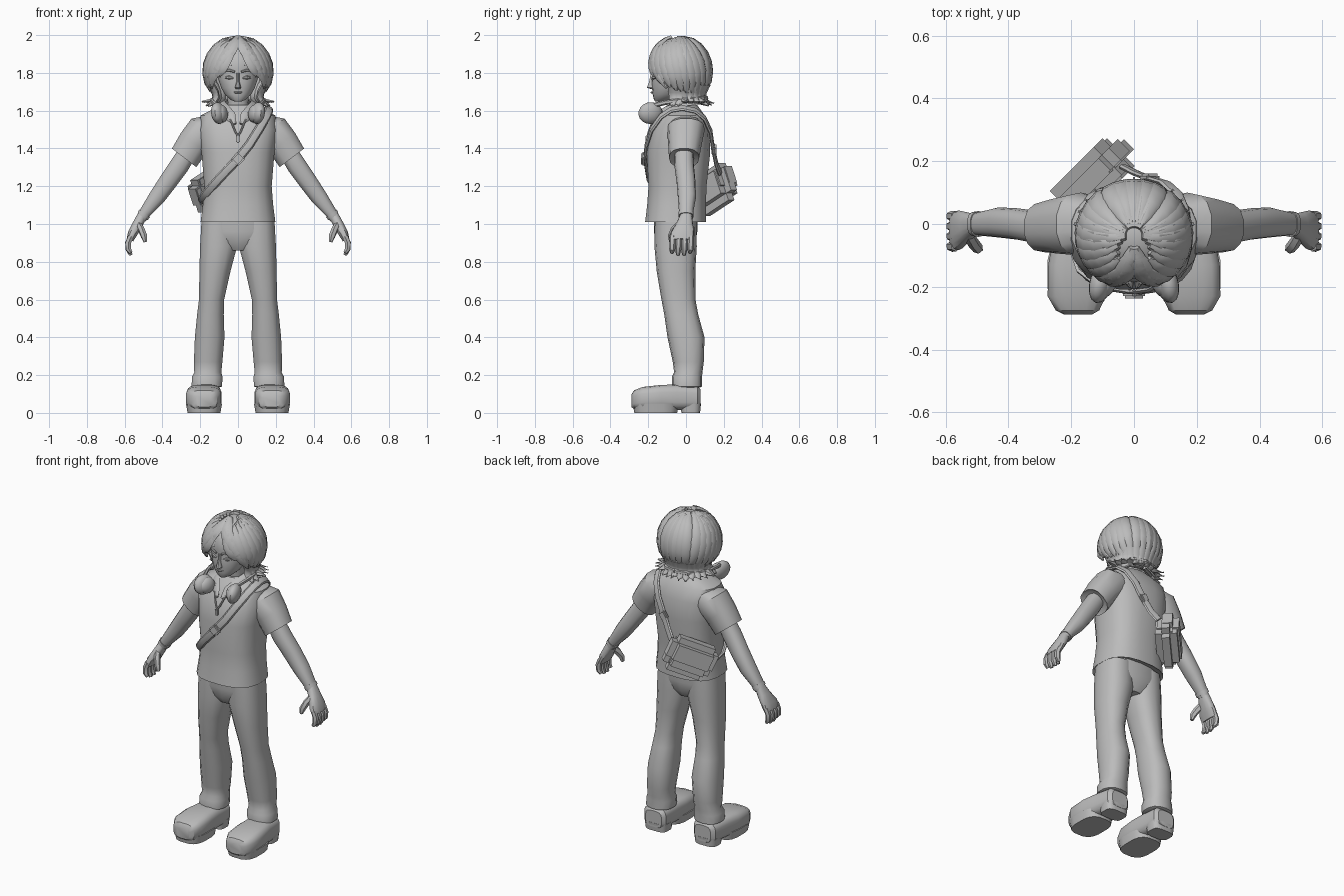
import bpy, bmesh, random
from math import sin, cos, pi, copysign
from mathutils import Vector, Matrix

cube = bpy.data.objects.get("Cube")
if cube:
    bpy.data.objects.remove(cube)
random.seed(4)

grey = bpy.data.materials.new("plain_grey")
grey.use_nodes = True
grey.diffuse_color = (0.5, 0.5, 0.5, 1)
grey.node_tree.nodes["Principled BSDF"].inputs["Base Color"].default_value = grey.diffuse_color


def finish(bm, name, mirror=False, angle=0.6):
    """Turn a bmesh into a named object, optionally mirrored across x."""
    bmesh.ops.recalc_face_normals(bm, faces=bm.faces)
    mesh = bpy.data.meshes.new(name)
    bm.to_mesh(mesh)
    bm.free()
    mesh.materials.append(grey)
    mesh.shade_smooth()
    mesh.set_sharp_from_angle(angle=angle)
    obj = bpy.data.objects.new(name, mesh)
    bpy.context.collection.objects.link(obj)
    if mirror:
        obj.modifiers.new("mirror", "MIRROR").use_mirror_merge = False
    return obj


def bridge(bm, loops):
    """Skin a list of point rings and cap both ends."""
    rings = [[bm.verts.new(p) for p in ring] for ring in loops]
    n = len(rings[0])
    for low, high in zip(rings, rings[1:]):
        for i in range(n):
            j = (i + 1) % n
            bm.faces.new((low[i], low[j], high[j], high[i]))
    bm.faces.new(rings[0])
    bm.faces.new(rings[-1])


def loft(name, rings, turn=None, n=14, power=2.4, mirror=False):
    """Loft superellipse sections given as x, y, z, half width, half depth."""
    turn = turn or Matrix.Identity(3)

    def bend(v):
        return copysign(abs(v) ** (2 / power), v)

    loops = []
    for x, y, z, a, b in rings:
        angles = [2 * pi * (i + 0.5) / n for i in range(n)]
        loops.append([Vector((x, y, z)) + turn @ Vector((a * bend(cos(t)), b * bend(sin(t)), 0))
                      for t in angles])
    bm = bmesh.new()
    bridge(bm, loops)
    return finish(bm, name, mirror)


def ribbon(bm, points, widths, thick, hub, n=6):
    """Sweep a flat oval along points, its thin side facing the hub."""
    pts = [Vector(p) for p in points]
    loops = []
    for i, p in enumerate(pts):
        along = (pts[min(i + 1, len(pts) - 1)] - pts[max(i - 1, 0)]).normalized()
        side = along.cross(p - Vector(hub)).normalized()
        out = side.cross(along)
        w = widths[i] if isinstance(widths, list) else widths
        h = min(thick, w)
        loops.append([p + side * w * cos(2 * pi * k / n) + out * h * sin(2 * pi * k / n)
                      for k in range(n)])
    bridge(bm, loops)


def strip(name, points, widths, thick, hub, mirror=False, n=6):
    bm = bmesh.new()
    ribbon(bm, points, widths, thick, hub, n)
    return finish(bm, name, mirror)


def box(name, centre, size, bevel, turn=None, mirror=False):
    bm = bmesh.new()
    bmesh.ops.create_cube(bm, size=1, matrix=Matrix.Diagonal((*size, 1)))
    bmesh.ops.bevel(bm, geom=bm.edges[:], offset=bevel, segments=2, affect="EDGES")
    bm.transform(Matrix.Translation(centre) @ (turn or Matrix.Identity(3)).to_4x4())
    return finish(bm, name, mirror)


def ball(name, centre, radii, turn, mirror=False):
    bm = bmesh.new()
    bmesh.ops.create_uvsphere(bm, u_segments=14, v_segments=9, radius=1)
    bm.transform(Matrix.Translation(centre) @ turn.to_4x4() @ Matrix.Diagonal((*radii, 1)))
    return finish(bm, name, mirror)


# Shirt
loft("shirt", [(0, -.055, 1.03, .17, .13), (0, -.055, 1.01, .2, .163), (0, -.05, 1.1, .188, .157),
               (0, -.045, 1.2, .18, .155), (0, -.04, 1.38, .195, .17), (0, -.03, 1.5, .21, .155),
               (0, -.02, 1.575, .2, .12), (0, -.02, 1.61, .13, .095), (0, -.02, 1.63, .08, .08)],
     n=20, power=2.6)
lean = Matrix.Rotation(-.65, 3, "Y")
loft("sleeves", [(.12, 0, 1.53, .07, .08), (.17, 0, 1.5, .098, .1), (.235, -.005, 1.43, .087, .09),
                 (.285, -.01, 1.35, .083, .08), (.28, -.01, 1.36, .06, .06)], lean, mirror=True)
strip("collar", [(0, .075, 1.645), (.07, .045, 1.645), (.09, -.03, 1.635), (.07, -.11, 1.605),
                 (.04, -.155, 1.57), (.015, -.182, 1.53)],
      [.025, .025, .025, .03, .03, .008], .01, (0, 0, 1.5), True)

# Arms, wrist bands and hands
loft("arms", [(.26, -.01, 1.39, .05, .05), (.31, -.01, 1.31, .053, .052), (.37, 0, 1.225, .05, .05),
              (.43, .005, 1.14, .045, .048), (.5, 0, 1.05, .03, .036), (.51, 0, 1.03, .028, .034)],
     lean, mirror=True)
loft("wrist_bands", [(.494, 0, 1.057, .035, .041), (.505, 0, 1.04, .034, .04)], lean, mirror=True)
loft("palms", [(.505, 0, 1.05, .026, .03), (.53, -.008, 1.0, .028, .045), (.558, -.02, .95, .026, .063),
               (.572, -.022, .915, .019, .062)], Matrix.Rotation(-.4, 3, "Y"), mirror=True)
bm = bmesh.new()
for k in range(4):
    y = .025 - .032 * k
    tip = .835 + .012 * (k in (0, 3))
    ribbon(bm, [(.568, y, .935), (.582, y, .9), (.58, y - .002, .865), (.567, y - .004, tip)],
           [.016, .017, .016, .01], .017, (0, 0, 1))
ribbon(bm, [(.53, -.03, 1.0), (.512, -.06, .97), (.497, -.078, .935), (.49, -.08, .905)],
       [.02, .022, .018, .01], .018, (0, 0, 1))
finish(bm, "fingers", True)

# Trousers
loft("hips", [(0, -.055, .86, .07, .08), (0, -.055, .9, .16, .105), (0, -.055, .96, .19, .115),
              (0, -.055, 1.05, .19, .115)], n=18)
loft("trouser_legs", [(.165, .005, .135, .07, .07), (.165, .005, .14, .082, .08), (.163, .005, .19, .083, .08),
                      (.16, .012, .215, .073, .075), (.158, .012, .27, .077, .082),
                      (.15, .0, .4, .08, .098), (.146, -.025, .52, .072, .09),
                      (.14, -.04, .6, .068, .09), (.122, -.053, .75, .084, .102),
                      (.103, -.055, .88, .1, .112), (.1, -.055, 1.02, .095, .11)], mirror=True)

# Shoes with split soles
upright = Matrix.Rotation(pi / 2, 3, "X")
loft("shoes", [(.168, .078, .075, .055, .05), (.17, .06, .08, .075, .062), (.175, -.05, .083, .085, .068),
               (.18, -.13, .083, .094, .066), (.182, -.23, .078, .094, .06),
               (.18, -.275, .07, .07, .05), (.178, -.288, .065, .045, .035)],
     upright, n=16, power=3.5, mirror=True)
loft("front_soles", [(.18, -.16, 0, .088, .115), (.18, -.16, .05, .097, .124)], n=16, power=3, mirror=True)
loft("heels", [(.17, .025, 0, .07, .05), (.17, .025, .05, .076, .055)], n=16, power=3.5, mirror=True)

# Neck, head and face
loft("neck", [(0, -.02, 1.57, .065, .06), (0, -.035, 1.64, .055, .055), (0, -.045, 1.73, .06, .06)])
loft("head", [(0, -.143, 1.648, .018, .02), (0, -.125, 1.658, .04, .045), (0, -.1, 1.685, .07, .076),
              (0, -.08, 1.72, .09, .1), (0, -.065, 1.765, .105, .118), (0, -.06, 1.79, .11, .118),
              (0, -.05, 1.82, .115, .135), (0, -.045, 1.89, .115, .13), (0, -.04, 1.95, .07, .08)],
     n=18, power=2.2)
loft("nose", [(0, -.17, 1.715, .014, .018), (0, -.185, 1.722, .017, .024), (0, -.182, 1.75, .01, .015),
              (0, -.175, 1.8, .008, .012)], n=8, power=2)
strip("lips", [(0, -.183, 1.696), (.014, -.179, 1.697), (.026, -.168, 1.698)],
      [.006, .005, .002], .006, (0, 0, 1.7), True)
strip("eyebrows", [(.018, -.188, 1.806), (.045, -.182, 1.814), (.078, -.158, 1.812)],
      [.006, .007, .003], .006, (0, 0, 1.8), True)
strip("eyes", [(.025, -.178, 1.772), (.046, -.174, 1.776), (.07, -.155, 1.775)],
      [.004, .011, .004], .007, (0, 0, 1.77), True)

# Hair: skull cap open at the face, swept locks and flipped tails
middle = Vector((0, -.035, 1.805))


def on_head(angle, polar, grow=1.0):
    return middle + grow * Vector((.172 * sin(polar) * sin(angle), -.162 * sin(polar) * cos(angle), .182 * cos(polar)))


bm = bmesh.new()
bmesh.ops.create_uvsphere(bm, u_segments=32, v_segments=18, radius=1)
bm.transform(Matrix.Translation(middle) @ Matrix.Diagonal((.167, .157, .178, 1)))
bald = []
for f in bm.faces:
    c = f.calc_center_median()
    open_face = c.y < -.06 and c.z < 1.9 - 1.1 * abs(c.x)
    if open_face or c.z < 1.69:
        bald.append(f)
bmesh.ops.delete(bm, geom=bald, context="FACES")
finish(bm, "hair_cap")

bm = bmesh.new()
locks = 13
for k in range(locks):
    f = k / (locks - 1)
    end = .62 + (pi - .62) * f
    begin = max(end - .5, .2) if f < .8 else end - .1
    low = 1.72 + .45 * min(f * 3, 1) + random.uniform(-.06, .06)
    top = .75 - .6 * min(f * 2, 1)
    path = []
    for i in range(8):
        t = i / 7
        path.append(on_head(begin + (end - begin) * t, top + (low - top) * t, 1 + .02 * sin(pi * t)))
    ribbon(bm, path, [.012, .024, .032, .036, .038, .036, .028, .01], .016, middle)
# Fringe curtains beside the parting
for end, low, wide in ((.34, 1.2, .03), (.6, 1.5, .038), (.85, 1.75, .036), (1.1, 2.05, .034)):
    path = [on_head(.08 + (end - .08) * (i / 6) ** 1.3, .25 + (low - .25) * i / 6, 1.03) for i in range(7)]
    ribbon(bm, path, [.014, .026, wide, wide, wide, .025, .006], .015, middle)
finish(bm, "hair_locks", True, .8)

bm = bmesh.new()
for k in range(9):
    a = 1.2 + (pi - 1.2) * k / 8
    d = random.uniform(-.015, .015)
    path = []
    for r, z in ((.15, 1.74), (.128, 1.7), (.122, 1.67), (.14, 1.645 + d / 2), (.18 + d, 1.635 + d)):
        path.append((r * sin(a), -.02 - .92 * r * cos(a), z))
    ribbon(bm, path, [.03, .034, .03, .024, .004], .015, (0, -.02, 1.7))
finish(bm, "hair_tails", True, .8)

# Headphones resting on the neck
tilt = Matrix.Rotation(.25, 3, "Z") @ Matrix.Rotation(.15, 3, "Y")
ball("ear_cups", (.105, -.188, 1.587), (.036, .066, .058), tilt, True)
ball("ear_pads", (.085, -.182, 1.585), (.03, .053, .047), tilt, True)
strip("headphone_band", [(.115, -.165, 1.63), (.13, -.11, 1.643), (.138, -.04, 1.652), (.125, .03, 1.66),
                         (.075, .09, 1.665), (0, .11, 1.667)], .013, .009, (0, -.03, 1.65), True)

# Necklace
strip("cord", [(.055, -.14, 1.59), (.035, -.178, 1.54), (.015, -.197, 1.49), (0, -.205, 1.465)],
      .005, .005, (0, 0, 1.5), True)
box("pendant", (0, -.207, 1.45), (.02, .014, .04), .004)

# Shoulder strap, buckles and bag
strip("bag_strap", [(-.17, .1, 1.14), (-.195, .0, 1.12), (-.19, -.08, 1.13), (-.165, -.15, 1.165),
                    (-.1, -.2, 1.24), (0, -.217, 1.345), (.06, -.209, 1.42), (.11, -.182, 1.5),
                    (.15, -.132, 1.57), (.165, -.08, 1.605), (.165, -.02, 1.615), (.155, .05, 1.6), (.135, .098, 1.56),
                    (.1, .13, 1.49), (.055, .143, 1.4), (.01, .16, 1.32), (-.03, .18, 1.27)],
      .024, .01, (0, -.03, 1.35), n=8)
slant = Matrix.Rotation(-.8, 3, "Y")
box("front_buckle", (0, -.225, 1.345), (.06, .025, .055), .008, slant)
box("back_buckle", (.05, .148, 1.395), (.055, .025, .05), .008, Matrix.Rotation(-1, 3, "Y"))
# Bag axes: length runs around the back corner and rises, depth points outward
length = Vector((.64, .64, .42)).normalized()
depth = Vector((-1, 1, 0)).normalized()
facing = Matrix((length, depth, length.cross(depth))).transposed()
seat = Vector((-.125, .145, 1.18))
box("bag_body", seat, (.28, .125, .21), .04, facing)
box("bag_flap", seat + facing @ Vector((0, .01, .025)), (.288, .125, .165), .035, facing)
